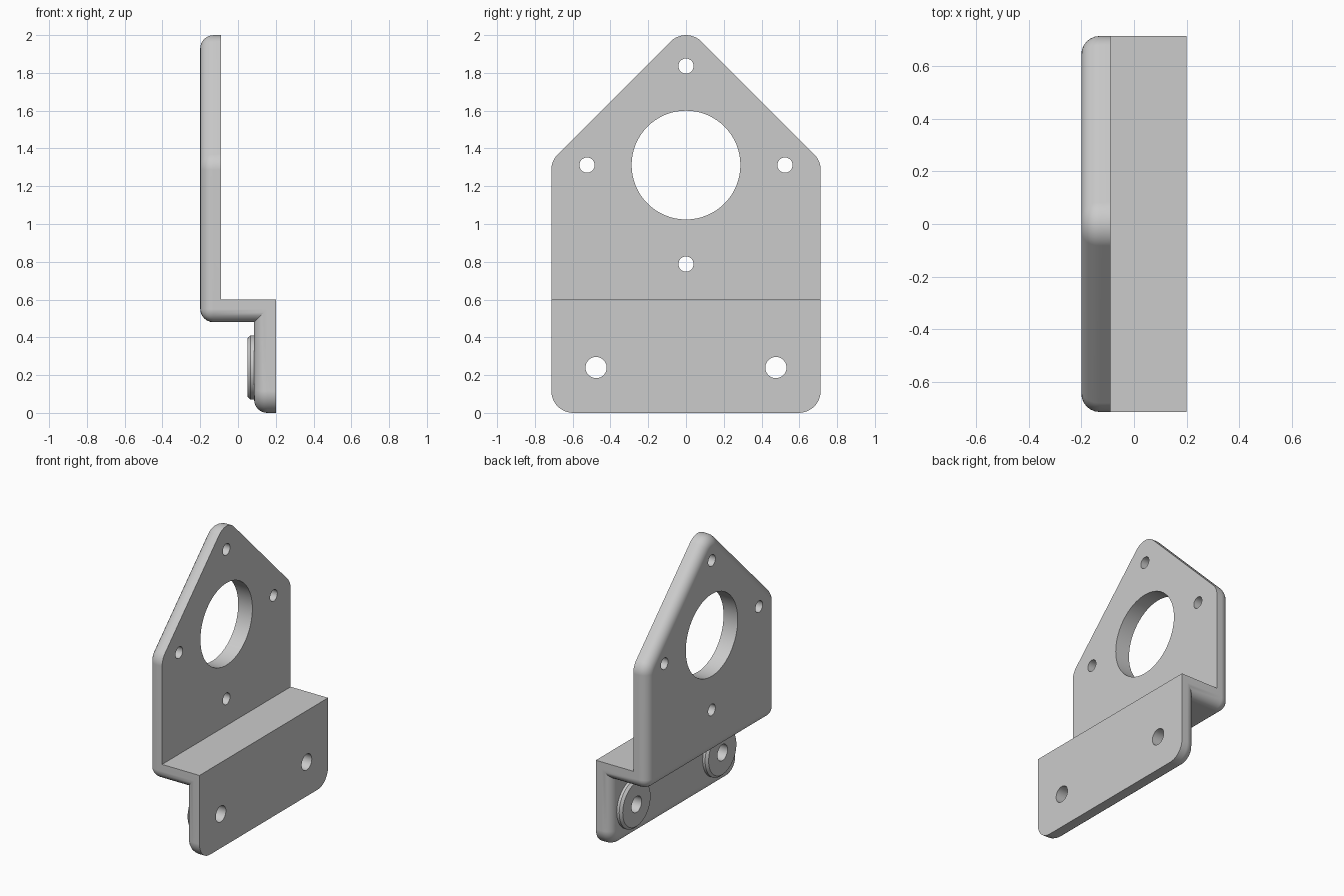
import bpy
import bmesh
from math import cos, sin, tan, pi, radians
from mathutils import Vector, Matrix

if "Cube" in bpy.data.objects:
    bpy.data.objects.remove(bpy.data.objects["Cube"])

HALF_WIDTH = 0.713
FILLET = 0.07
CORNER = 0.116

grey = bpy.data.materials.new("plain grey")
grey.use_nodes = True
grey.diffuse_color = (0.6, 0.6, 0.6, 1)
grey.node_tree.nodes["Principled BSDF"].inputs["Base Color"].default_value = (0.6, 0.6, 0.6, 1)


def make_object(name, bm):
    bmesh.ops.recalc_face_normals(bm, faces=bm.faces)
    mesh = bpy.data.meshes.new(name)
    bm.to_mesh(mesh)
    bm.free()
    mesh.materials.append(grey)
    obj = bpy.data.objects.new(name, mesh)
    bpy.context.collection.objects.link(obj)
    return obj


def extrude_outline(name, points, offset):
    bm = bmesh.new()
    face = bm.faces.new([bm.verts.new(p) for p in points])
    result = bmesh.ops.extrude_face_region(bm, geom=[face])
    verts = [g for g in result["geom"] if isinstance(g, bmesh.types.BMVert)]
    bmesh.ops.translate(bm, verts=verts, vec=offset)
    return make_object(name, bm)


def round_corners(corners, radius, steps=9):
    """Replace every corner of a convex 2D outline with an arc."""
    points = []
    for i, corner in enumerate(corners):
        p = Vector(corner)
        a = (Vector(corners[i - 1]) - p).normalized()
        b = (Vector(corners[(i + 1) % len(corners)]) - p).normalized()
        half = a.angle(b) / 2
        centre = p + (a + b).normalized() * radius / sin(half)
        u = (p + a * radius / tan(half) - centre).normalized()
        v = -a
        sweep = pi - 2 * half
        for k in range(steps + 1):
            t = sweep * k / steps
            points.append(centre + (u * cos(t) + v * sin(t)) * radius)
    return points


def disc_along_x(name, y, z, radius, x0, x1, chamfer=0):
    bm = bmesh.new()
    place = Matrix.Translation(((x0 + x1) / 2, y, z)) @ Matrix.Rotation(pi / 2, 4, 'Y')
    bmesh.ops.create_cone(bm, cap_ends=True, segments=64, radius1=radius,
                          radius2=radius, depth=x1 - x0, matrix=place)
    if chamfer:
        rim = [e for e in bm.edges if all(v.co.x < x0 + 0.001 for v in e.verts)]
        bmesh.ops.bevel(bm, geom=rim, offset=chamfer, segments=1, affect='EDGES',
                        profile=0.5, clamp_overlap=False)
    return make_object(name, bm)


def combine(target, tool, operation):
    bpy.context.view_layer.objects.active = target
    mod = target.modifiers.new(operation.lower(), 'BOOLEAN')
    mod.object = tool
    mod.operation = operation
    mod.solver = 'EXACT'
    bpy.ops.object.modifier_apply(modifier=mod.name)
    bpy.data.objects.remove(tool)


# Stepped section: lower flange, shelf and upper plate
section = [(0.2, -0.5), (0.2, 0.6), (-0.09, 0.6), (-0.09, 2.5),
           (-0.2, 2.5), (-0.2, 0.48), (0.085, 0.48), (0.085, -0.5)]
bracket = extrude_outline("bracket", [(x, -1, z) for x, z in section], (0, 2, 0))

# Trim to the pointed outline with rounded corners
outline = round_corners([(-HALF_WIDTH, 0), (HALF_WIDTH, 0), (HALF_WIDTH, 1.335),
                         (0, 2.048), (-HALF_WIDTH, 1.335)], CORNER)
trim = extrude_outline("outline_trim", [(-1, y, z) for y, z in outline], (2, 0, 0))
combine(bracket, trim, 'INTERSECT')

# Round the rim of the outer side
bm = bmesh.new()
bm.from_mesh(bracket.data)
bmesh.ops.remove_doubles(bm, verts=bm.verts, dist=0.0001)
bmesh.ops.dissolve_limit(bm, angle_limit=radians(0.5), verts=bm.verts, edges=bm.edges)
bm.normal_update()


def is_outer(face):
    under_shelf = face.normal.z < -0.9 and face.calc_center_median().z > 0.3
    return face.normal.x < -0.9 or under_shelf


rim = [e for e in bm.edges if e.is_convex and any(is_outer(f) for f in e.link_faces)]
bmesh.ops.bevel(bm, geom=rim, offset=FILLET, offset_type='OFFSET', segments=6,
                profile=0.5, affect='EDGES', clamp_overlap=False)
bm.to_mesh(bracket.data)
bm.free()

# Raised bosses around the mounting holes
for side in (-1, 1):
    boss = disc_along_x("boss", side * 0.476, 0.24, 0.17, 0.05, 0.11, 0.016)
    combine(bracket, boss, 'UNION')

# Large opening, four small holes around it, two mounting holes
holes = [(0, 1.312, 0.288)]
holes += [(0.524 * cos(k * pi / 2), 1.312 + 0.524 * sin(k * pi / 2), 0.04) for k in range(4)]
holes += [(side * 0.476, 0.24, 0.056) for side in (-1, 1)]
for y, z, radius in holes:
    combine(bracket, disc_along_x("hole_cutter", y, z, radius, -0.5, 0.5), 'DIFFERENCE')

# Smooth rounded rims, crisp edges elsewhere
bracket.data.materials.clear()
bracket.data.materials.append(grey)
bpy.ops.object.select_all(action='DESELECT')
bracket.select_set(True)
bpy.context.view_layer.objects.active = bracket
bpy.ops.object.shade_smooth_by_angle(angle=radians(30))
weighted = bracket.modifiers.new("even_shading", 'WEIGHTED_NORMAL')
weighted.keep_sharp = True
